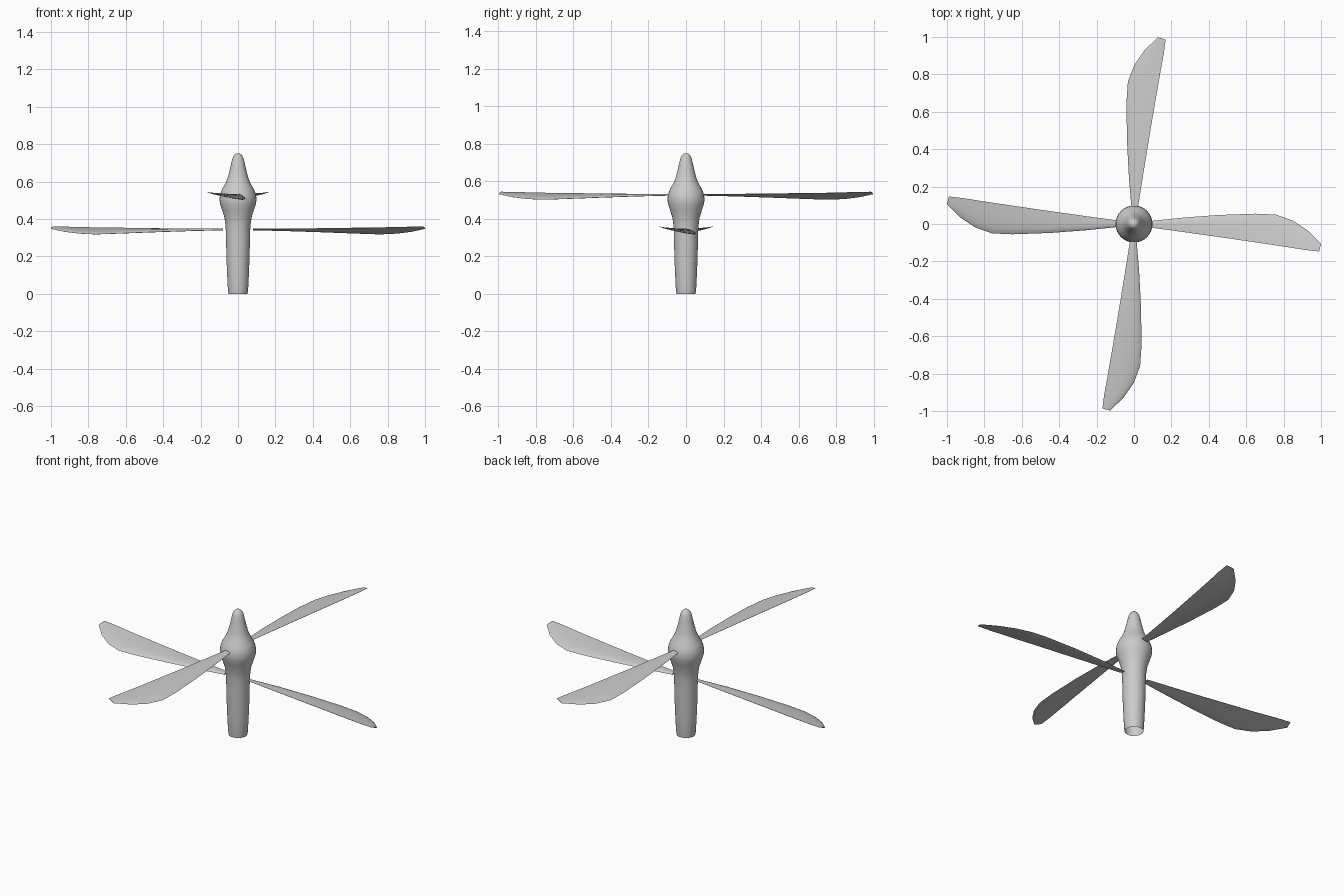
import bpy, bmesh, math
from mathutils import Vector, Matrix

if "Cube" in bpy.data.objects:
    bpy.data.objects.remove(bpy.data.objects["Cube"])


def finish(bm, name, angle=40):
    bmesh.ops.recalc_face_normals(bm, faces=bm.faces)
    mesh = bpy.data.meshes.new(name)
    bm.to_mesh(mesh)
    bm.free()
    obj = bpy.data.objects.new(name, mesh)
    bpy.context.collection.objects.link(obj)
    bpy.ops.object.select_all(action='DESELECT')
    obj.select_set(True)
    bpy.context.view_layer.objects.active = obj
    bpy.ops.object.shade_smooth_by_angle(angle=math.radians(angle))
    return obj


def skin(bm, rings):
    for a, b in zip(rings, rings[1:]):
        n = len(a)
        for i in range(n):
            bm.faces.new((a[i], a[(i + 1) % n], b[(i + 1) % n], b[i]))


# Hub shaft, collar and nose: one turned profile (radius, height), open below
PROFILE = [(.051, 0), (.054, .02), (.058, .1), (.062, .2), (.064, .3), (.066, .36),
           (.073, .41), (.086, .45), (.096, .48), (.099, .505), (.096, .53),
           (.085, .56), (.067, .59), (.055, .62), (.046, .655), (.038, .69),
           (.031, .72), (.022, .74), (.011, .749)]
SIDES = 32
bm = bmesh.new()
rings = [[bm.verts.new((r * math.cos(math.tau * i / SIDES),
                        r * math.sin(math.tau * i / SIDES), z))
          for i in range(SIDES)] for r, z in PROFILE]
skin(bm, rings)
tip = bm.verts.new((0, 0, .75))
for i in range(SIDES):
    bm.faces.new((rings[-1][i], rings[-1][(i + 1) % SIDES], tip))
finish(bm, "hub")

# Blade stations: wide-side edge point, straight-side edge point, thickness
STATIONS = [((.08, .015, .341), (.08, -.018, .347), .008),
            ((.25, .033, .337), (.25, -.041, .348), .010),
            ((.45, .048, .330), (.45, -.069, .350), .011),
            ((.65, .055, .322), (.65, -.098, .353), .012),
            ((.76, .050, .318), (.75, -.113, .354), .012),
            ((.85, .018, .322), (.83, -.125, .356), .011),
            ((.93, -.035, .332), (.91, -.138, .358), .009),
            ((1.0, -.105, .347), (.99, -.147, .360), .005)]
# Aerofoil section: chord fraction, height as a share of thickness
SECTION = [(0, 0), (.06, .38), (.2, .62), (.4, .65), (.7, .4), (1, .05),
           (1, -.05), (.7, -.2), (.4, -.33), (.2, -.34), (.06, -.24)]


def blade(name, turn, lift):
    bm = bmesh.new()
    rings = []
    for lead, trail, thick in STATIONS:
        a, b = Vector(lead), Vector(trail)
        rings.append([bm.verts.new(a.lerp(b, t) + Vector((0, 0, h * thick)))
                      for t, h in SECTION])
    skin(bm, rings)
    bm.faces.new(rings[0])
    bm.faces.new(rings[-1])
    bm.transform(Matrix.Translation((0, 0, lift)) @ Matrix.Rotation(math.radians(turn), 4, 'Z'))
    finish(bm, name)


# Lower pair on x, upper pair on y
for name, turn, lift in (("lower_blade_right", 0, 0), ("lower_blade_left", 180, 0),
                         ("upper_blade_back", 88.7, .185), ("upper_blade_front", 268.7, .185)):
    blade(name, turn, lift)
